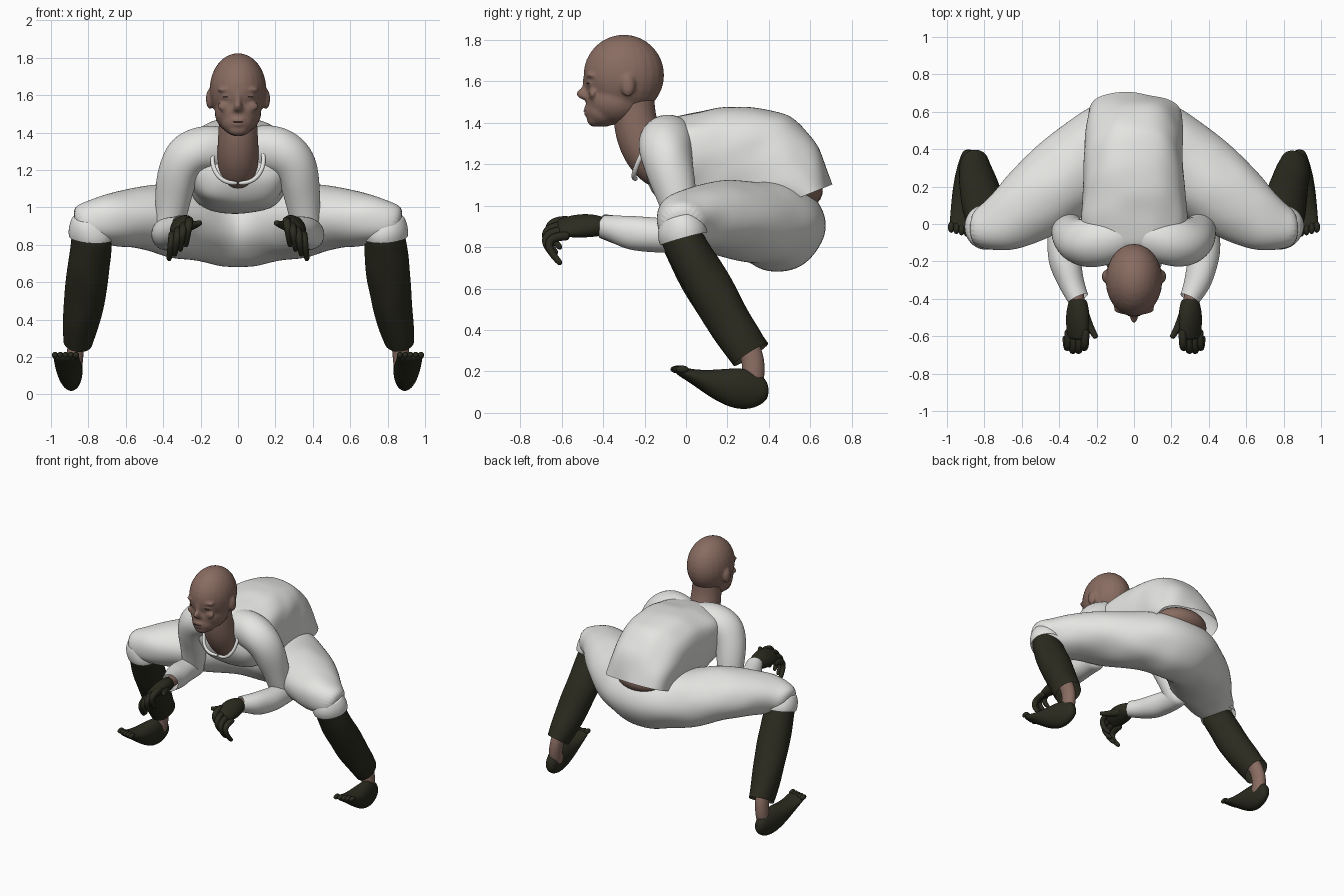
import bpy, bmesh, math
from mathutils import Vector, noise

if "Cube" in bpy.data.objects:
    bpy.data.objects.remove(bpy.data.objects["Cube"])


def material(name, rgb):
    m = bpy.data.materials.new(name)
    m.use_nodes = True
    m.diffuse_color = (*rgb, 1)
    m.node_tree.nodes["Principled BSDF"].inputs["Base Color"].default_value = (*rgb, 1)
    return m


SKIN = material("skin", (.25, .15, .12))
WHITE = material("white_cloth", (.78, .78, .76))
OLIVE = material("dark_olive_cloth", (.024, .024, .014))
DARK = material("dark_brown", (.04, .022, .018))
SIDES = (("left_", 1), ("right_", -1))
X, Y, Z = Vector((1, 0, 0)), Vector((0, 1, 0)), Vector((0, 0, 1))


def finish(name, bm, mat):
    bmesh.ops.recalc_face_normals(bm, faces=bm.faces)
    for face in bm.faces:
        face.smooth = True
    mesh = bpy.data.meshes.new(name)
    bm.to_mesh(mesh)
    bm.free()
    mesh.materials.append(mat)
    ob = bpy.data.objects.new(name, mesh)
    bpy.context.collection.objects.link(ob)
    return ob


def bezier(controls, t):
    """Point on a Bezier curve of any degree, for vectors or numbers."""
    while len(controls) > 1:
        controls = [a + (b - a) * t for a, b in zip(controls, controls[1:])]
    return controls[0]


def loft(name, rings, mat, caps=(True, True), folds=0, power=1):
    """Smooth skin over rings: a centre and two half axes each; low power is boxy."""
    bm = bmesh.new()
    count = 24
    rows = []
    for centre, u, v in rings:
        row = []
        for i in range(count):
            c, s = math.cos(math.tau * i / count), math.sin(math.tau * i / count)
            arm = u * math.copysign(abs(c) ** power, c) + v * math.copysign(abs(s) ** power, s)
            wrinkle = noise.noise((centre + arm) * 7) * folds
            row.append(bm.verts.new(centre + arm + arm.normalized() * wrinkle))
        rows.append(row)
    for r, s in zip(rows, rows[1:]):
        for i in range(count):
            j = (i + 1) % count
            bm.faces.new((r[i], r[j], s[j], s[i]))
    for capped, row in zip(caps, (rows[0], rows[-1])):
        if capped:
            bm.faces.new(row)
    ob = finish(name, bm, mat)
    sub = ob.modifiers.new("smooth", "SUBSURF")
    sub.levels = sub.render_levels = 2
    return ob


def tube(name, path, width, mat, ref=Z, thick=None, sx=1, steps=9, **options):
    """Limb along a Bezier path, with Bezier half widths and thicknesses."""
    path = [Vector((x * sx, y, z)) for x, y, z in path]
    ref = Vector((ref.x * sx, ref.y, ref.z))
    rings = []
    for i in range(steps + 1):
        t = i / steps
        along = (bezier(path, t + .01) - bezier(path, t - .01)).normalized()
        side = along.cross(ref).normalized()
        rings.append((bezier(path, t), side * bezier(width, t),
                      side.cross(along) * bezier(thick or width, t)))
    return loft(name, rings, mat, **options)


def blobs(name, parts, mat):
    """Ellipsoids in one mesh, each given by its centre and half sizes."""
    bm = bmesh.new()
    for centre, size in parts:
        new = bmesh.ops.create_uvsphere(bm, u_segments=24, v_segments=16, radius=1)["verts"]
        for v in new:
            v.co = Vector(a * b for a, b in zip(v.co, size)) + Vector(centre)
    return finish(name, bm, mat)


# Head: skull, jaw, muzzle, chin, nose, lips, eyelids, brows and ears fused together
features = [((0, -.3, 1.63), (.152, .195, .195)), ((0, -.34, 1.51), (.125, .145, .12)),
            ((0, -.4, 1.46), (.09, .088, .08)), ((0, -.44, 1.42), (.055, .04, .04)),
            ((0, -.475, 1.58), (.02, .025, .07)), ((0, -.485, 1.54), (.022, .045, .03)),
            ((0, -.48, 1.525), (.032, .025, .016)), ((0, -.475, 1.468), (.04, .02, .012)),
            ((0, -.475, 1.445), (.035, .02, .012))]
for _, s in SIDES:
    features += [((s * .06, -.455, 1.59), (.03, .022, .018)),
                 ((s * .06, -.45, 1.54), (.05, .02, .03)),
                 ((s * .06, -.455, 1.63), (.05, .027, .015)),
                 ((s * .15, -.28, 1.58), (.022, .035, .055))]
head = blobs("head", features, SKIN)
fuse = head.modifiers.new("fuse", "REMESH")
fuse.mode = "VOXEL"
fuse.voxel_size = .008
fuse.use_smooth_shade = True
soften = head.modifiers.new("soften", "SMOOTH")
soften.iterations = 9
blobs("mouth_line", [((0, -.488, 1.457), (.033, .008, .002))], DARK)
tube("neck_and_chest", [(0, -.25, 1.55), (0, -.27, 1.3), (0, -.1, 1.15)],
     (.1, .1, .13, .09), SKIN, Y)

# Shirt: rings between a back curve and a belly curve, open at the hem
back = [-.15 * Y + 1.4 * Z, .2 * Y + 1.5 * Z, .6 * Y + 1.6 * Z, .7 * Y + 1.1 * Z]
belly = [-.2 * Y + 1.2 * Z, -.2 * Y + .9 * Z, .1 * Y + .95 * Z, .45 * Y + Z]
shirt_rings = []
for i in range(15):
    t = i / 14
    b, f = bezier(back, t), bezier(belly, t)
    half_width = .25 + .05 * (1 - t) - .16 * (1 - t) ** 16
    shirt_rings.append(((b + f) / 2, X * half_width, (b - f) / 2))
loft("shirt", shirt_rings, WHITE, caps=(True, False), folds=.025, power=.8)
blobs("lower_back", [((0, .51, 1.07), (.2, .15, .1))], SKIN)

# Trousers: hip to knee, mirrored across the middle
trousers = tube("trousers", [(0, .45, .9), (.3, .45, .9), (.55, -.05, 1), (.87, -.03, .9)],
                (.23, .22, .26, .09), WHITE, thick=(.22, .2, .18, .1),
                steps=12, caps=(False, True), folds=.016)
mirror = trousers.modifiers.new("mirror", "MIRROR")
mirror.merge_threshold = .01
trousers.modifiers.move(1, 0)

for side, s in SIDES:
    blobs(side + "eye_line", [((s * .06, -.47, 1.59), (.022, .008, .004))], DARK)
    tube(side + "collar", [(0, -.14, 1.38), (.2, -.14, 1.4), (.17, -.3, 1.1), (0, -.24, 1.13)],
         (.012, .012), WHITE, Y, sx=s)

    # Sleeves from the yoke down, overlapping at the elbow
    tube(side + "upper_sleeve", [(0, -.04, 1.28), (.42, -.2, 1.45), (.3, 0, 1), (.4, 0, .8)],
         (.12, .16, .08, .07), WHITE, Y, sx=s, folds=.012)
    tube(side + "lower_sleeve", [(.385, .07, .85), (.4, -.2, .85), (.3, -.4, .9)],
         (.07, .1, .06), WHITE, sx=s, caps=(True, False), folds=.012)
    tube(side + "wrist", [(.32, -.3, .89), (.3, -.43, .9)], (.04, .04), SKIN, sx=s)

    # Gloves with curled fingers
    tilt = Vector((.6, 0, .8))
    tube(side + "glove", [(.3, -.4, .9), (.3, -.5, .91), (.305, -.62, .89)],
         (.045, .09, .055), OLIVE, tilt, thick=(.045, .06, .025), sx=s)
    for i, finger in enumerate(("index", "middle", "ring", "little")):
        x, z = .26 + .03 * i, .93 - .025 * i
        reach = .02 if finger in ("middle", "ring") else 0
        tube(side + finger + "_finger",
             [(x, -.56, z), (x, -.74 - reach, z), (x + .02, -.6 - reach, z - .14)],
             (.022, .022, .014), OLIVE, X, sx=s)
    tube(side + "thumb", [(.28, -.46, .9), (.24, -.55, .9), (.2, -.61, .92)],
         (.035, .02, .014), OLIVE, sx=s)

    # Knee cuffs, lower legs, ankles and soft shoes with toes
    tube(side + "knee_cuff", [(.78, -.04, .95), (.785, -.01, .84)], (.1, .13, .12), WHITE, Y,
         thick=(.09, .13, .12), sx=s, caps=(True, False), folds=.01)
    tube(side + "leg_wrap", [(.78, -.05, .9), (.8, .1, .6), (.86, .31, .28)],
         (.1, .14, .08), OLIVE, Y, thick=(.1, .12, .1), sx=s, caps=(True, False), folds=.012)
    tube(side + "ankle", [(.85, .25, .4), (.87, .37, .25), (.88, .3, .1)],
         (.045, .045), SKIN, Y, thick=(.055, .055), sx=s)
    tube(side + "shoe", [(.88, .4, .11), (.9, .2, .1), (.92, -.05, .21)],
         (.03, .08, .07, .07), OLIVE, thick=(.04, .18, .03, .02), sx=s)
    toes = [((s * (.866 + .028 * i), -.045 + .007 * i, .21), (.017, .03, .018)) for i in range(5)]
    blobs(side + "toes", toes, OLIVE)
